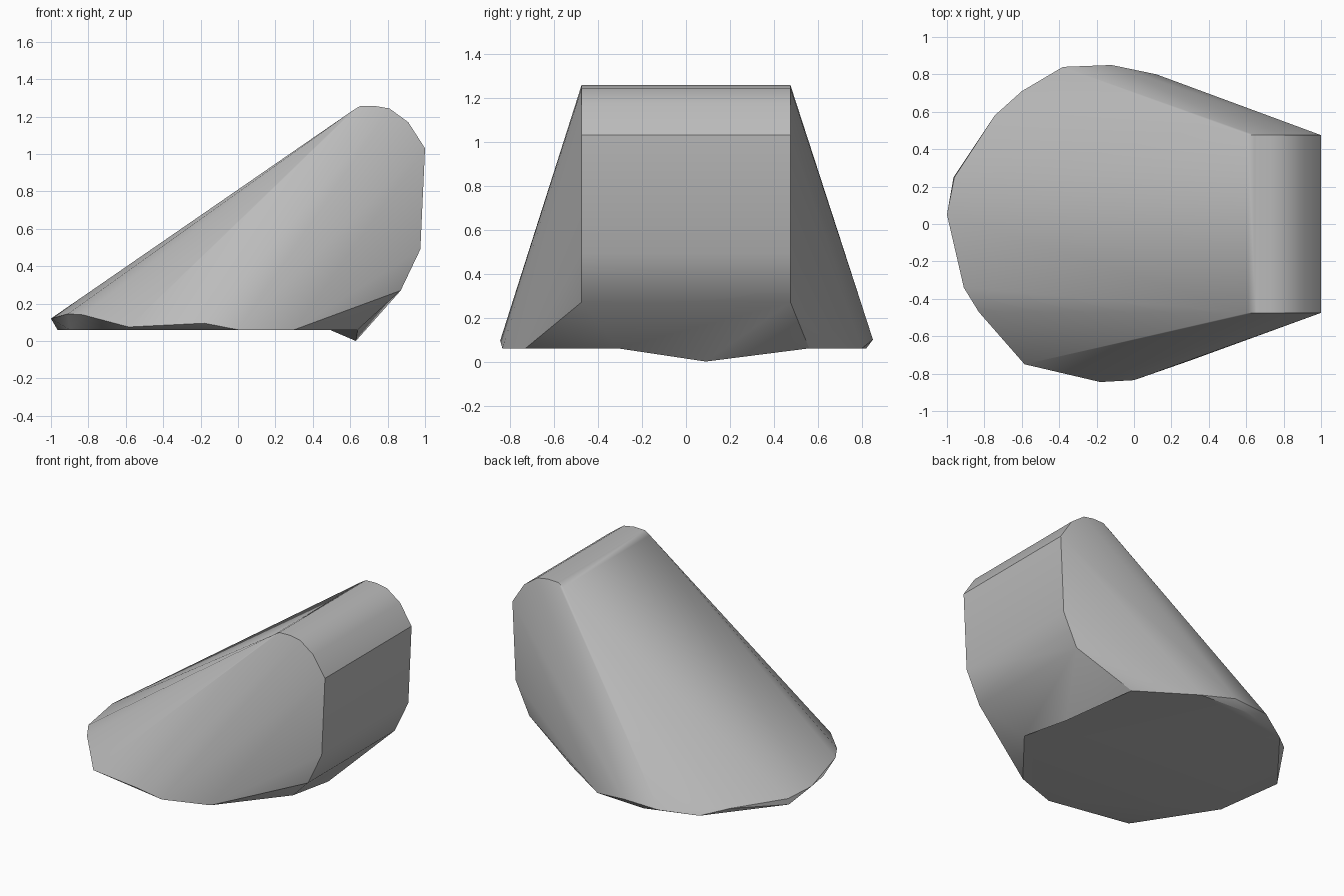
import bpy
import bmesh
import math
from mathutils import Vector

# Remove the default cube only
default_cube = bpy.data.objects.get("Cube")
if default_cube:
    bpy.data.objects.remove(default_cube, do_unlink=True)

# Single grey stone colour
stone = bpy.data.materials.new("stone_grey")
stone.use_nodes = True
colour = (0.5, 0.5, 0.5, 1)
stone.diffuse_color = colour
stone.node_tree.nodes["Principled BSDF"].inputs["Base Color"].default_value = colour

# Rounded profile of the tall end (x, z), repeated on both sides
GROUND = 0.06
half_width = 0.475
profile = [(0.61, 1.23), (0.65, 1.255), (0.73, 1.257), (0.81, 1.243), (0.91, 1.17),
           (1, 1.03), (0.975, 0.49), (0.87, 0.27)]

# Corners of the flat underside (x, y); the first two bound the keel
keel_start, keel_end = (0.64, -0.31), (0.49, 0.56)
underside = [keel_start, keel_end, (0.12, 0.8), (-0.25, 0.82), (-0.6, 0.71),
             (-0.965, 0.25), (-0.9, -0.22), (-0.59, -0.7), (0, -0.835), (0.3, -0.73)]
keel_tip = Vector((0.63, 0.09, 0))

# Chipped rim just above the underside
rim = [(-0.12, 0.85, 0.1), (-0.38, 0.84, 0.09), (-0.745, 0.58, 0.1), (-0.96, 0.25, 0.1),
       (-1, 0.05, 0.12), (-0.91, -0.34, 0.145), (-0.83, -0.47, 0.14),
       (-0.585, -0.75, 0.075), (-0.18, -0.845, 0.095)]


def find_vertex(bm, corner):
    target = Vector((corner[0], corner[1], GROUND))
    return min(bm.verts, key=lambda vert: (vert.co - target).length)


# Wrap all the corners in one convex block
bm = bmesh.new()
for side in (-half_width, half_width):
    for x, z in profile:
        bm.verts.new((x, side, z))
for x, y in underside:
    bm.verts.new((x, y, GROUND))
for corner in rim:
    bm.verts.new(corner)
bmesh.ops.convex_hull(bm, input=bm.verts[:])
loose = [vert for vert in bm.verts if not vert.link_faces]
bmesh.ops.delete(bm, geom=loose, context="VERTS")
bmesh.ops.dissolve_limit(bm, angle_limit=math.radians(0.5),
                         verts=bm.verts[:], edges=bm.edges[:])

# Pull the edge under the tall end down into a shallow keel
start = find_vertex(bm, keel_start)
end = find_vertex(bm, keel_end)
edge = bm.edges.get((start, end))
if edge:
    new_edge, tip = bmesh.utils.edge_split(edge, start, 0.5)
    base = min(tip.link_faces, key=lambda face: face.calc_center_median().z)
    bmesh.utils.face_split(base, start, end)
    tip.co = keel_tip
    bmesh.ops.triangulate(bm, faces=tip.link_faces[:])
bmesh.ops.recalc_face_normals(bm, faces=bm.faces[:])

mesh = bpy.data.meshes.new("wedge_block")
bm.to_mesh(mesh)
bm.free()
mesh.materials.append(stone)
block = bpy.data.objects.new("wedge_block", mesh)
bpy.context.collection.objects.link(block)

# Smooth the rounded sides, keep the rims crisp
bpy.ops.object.select_all(action="DESELECT")
block.select_set(True)
bpy.context.view_layer.objects.active = block
bpy.ops.object.shade_smooth_by_angle(angle=math.radians(30))
